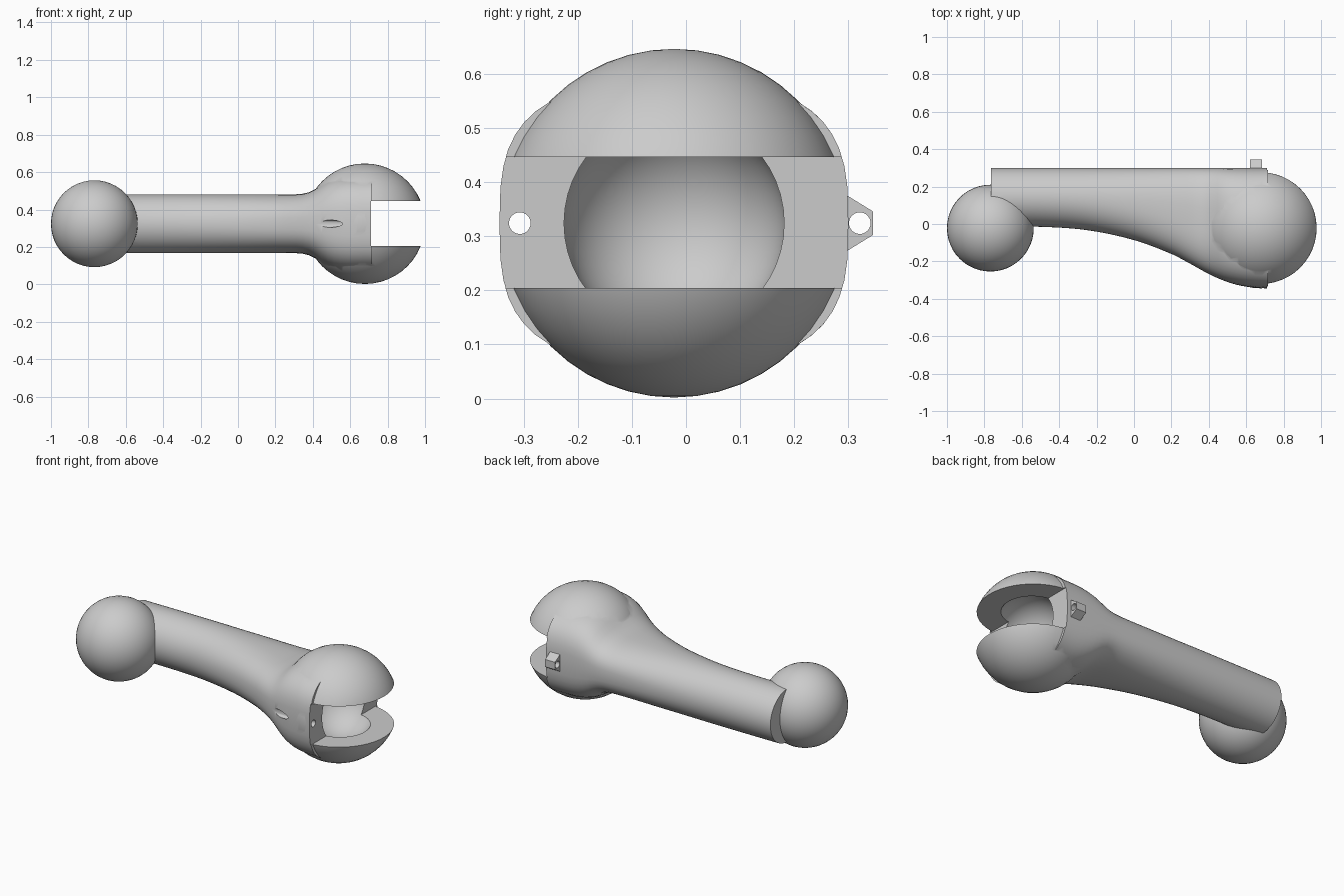
import bpy, bmesh, math
from mathutils import Matrix, Vector

cube = bpy.data.objects.get("Cube")
if cube:
    bpy.data.objects.remove(cube, do_unlink=True)

MID_Z = 0.324
AXIS_Y = -0.022

grey = bpy.data.materials.new("plain grey")
grey.use_nodes = True
COLOUR = (0.6, 0.6, 0.6, 1)
grey.diffuse_color = COLOUR
grey.node_tree.nodes["Principled BSDF"].inputs["Base Color"].default_value = COLOUR


def make(name, bm):
    bmesh.ops.recalc_face_normals(bm, faces=bm.faces[:])
    mesh = bpy.data.meshes.new(name)
    bm.to_mesh(mesh)
    bm.free()
    mesh.materials.append(grey)
    obj = bpy.data.objects.new(name, mesh)
    bpy.context.collection.objects.link(obj)
    return obj


def ball(name, x, radius):
    bm = bmesh.new()
    bmesh.ops.create_uvsphere(bm, u_segments=48, v_segments=24, radius=radius,
                              matrix=Matrix.Translation((x, AXIS_Y, MID_Z)))
    return make(name, bm)


def rod(name, x0, x1, y, radius):
    bm = bmesh.new()
    place = Matrix.Translation(((x0 + x1) / 2, y, MID_Z)) @ Matrix.Rotation(math.pi / 2, 4, 'Y')
    bmesh.ops.create_cone(bm, cap_ends=True, segments=24, radius1=radius,
                          radius2=radius, depth=x1 - x0, matrix=place)
    return make(name, bm)


def loft(name, rings):
    """Skin closed rings of points and cap both ends."""
    bm = bmesh.new()
    rows = [[bm.verts.new(p) for p in ring] for ring in rings]
    n = len(rows[0])
    for a, b in zip(rows, rows[1:]):
        for i in range(n):
            j = (i + 1) % n
            bm.faces.new((a[i], a[j], b[j], b[i]))
    bm.faces.new(rows[0])
    bm.faces.new(rows[-1])
    return make(name, bm)


def combine(target, tool, operation):
    mod = target.modifiers.new("combine", 'BOOLEAN')
    mod.operation = operation
    mod.solver = 'EXACT'
    mod.object = tool
    bpy.ops.object.select_all(action='DESELECT')
    bpy.context.view_layer.objects.active = target
    target.select_set(True)
    bpy.ops.object.modifier_apply(modifier=mod.name)
    bpy.data.objects.remove(tool, do_unlink=True)


def smooth_curve(points, x):
    """Catmull-Rom style interpolation through (x, value) points."""
    def slope(i):
        a, b = points[max(i - 1, 0)], points[min(i + 1, len(points) - 1)]
        return (b[1] - a[1]) / (b[0] - a[0])
    for i in range(len(points) - 1):
        (x0, v0), (x1, v1) = points[i], points[i + 1]
        if x <= x1 + 1e-6:
            t, w = (x - x0) / (x1 - x0), x1 - x0
            return ((2*t**3 - 3*t**2 + 1) * v0 + (t**3 - 2*t**2 + t) * w * slope(i)
                    + (3*t**2 - 2*t**3) * v1 + (t**3 - t**2) * w * slope(i + 1))
    return points[-1][1]


# Shaft: round at the small end, wide and squarer towards the socket
X0, X1, BACK = -0.765, 0.716, 0.3
front_edge = [(X0, -0.015), (-0.5, -0.015), (-0.25, -0.033), (0, -0.086), (0.2, -0.16),
              (0.3, -0.212), (0.4, -0.267), (0.5, -0.311), (0.6, -0.335), (X1, -0.345)]
half_height = [(X0, 0.157), (0, 0.157), (0.28, 0.157), (0.35, 0.161), (0.4, 0.177),
               (0.45, 0.212), (0.5, 0.24), (0.58, 0.258), (X1, 0.26)]


def section(x, count=48):
    front = smooth_curve(front_edge, x)
    h = smooth_curve(half_height, x)
    half, mid = (BACK - front) / 2, (BACK + front) / 2
    power = 2 / (2 + max(0, half - 0.157) * 6)
    ring = []
    for i in range(count):
        a = 2 * math.pi * i / count
        c, s = math.cos(a), math.sin(a)
        ring.append((x, mid + half * math.copysign(abs(c) ** power, c),
                     MID_Z + h * math.copysign(abs(s) ** power, s)))
    return ring


STEPS = 44
limb = loft("limb_link", [section(X0 + (X1 - X0) * i / STEPS) for i in range(STEPS + 1)])

# Ball joint and socket housing
combine(limb, ball("socket_housing", 0.678, 0.322), 'UNION')
combine(limb, ball("joint_ball", -0.768, 0.232), 'UNION')

# Slot across the socket mouth
bm = bmesh.new()
bmesh.ops.create_cube(bm, size=1, matrix=Matrix.Translation((0.711 + 0.25, 0, MID_Z + 0.001))
                      @ Matrix.Diagonal((0.5, 1, 0.242, 1)))
combine(limb, make("slot_cutter", bm), 'DIFFERENCE')

# Round socket cavity and cord hole
combine(limb, ball("cavity_cutter", 0.685, 0.205), 'DIFFERENCE')
combine(limb, rod("hole_cutter", 0.3, 0.8, -0.307, 0.02), 'DIFFERENCE')

# Tapered lug with an eyelet on the back
lug_profile = [(0.28, 0.062), (0.345, 0.022), (0.345, -0.022), (0.28, -0.062)]
lug = loft("cord_lug", [[(x, y, MID_Z + z) for y, z in lug_profile] for x in (0.62, 0.685)])
combine(lug, rod("eyelet_cutter", 0.55, 0.75, 0.321, 0.02), 'DIFFERENCE')

for obj, angle in ((limb, 35), (lug, 30)):
    bpy.ops.object.select_all(action='DESELECT')
    bpy.context.view_layer.objects.active = obj
    obj.select_set(True)
    bpy.ops.object.shade_smooth_by_angle(angle=math.radians(angle))
